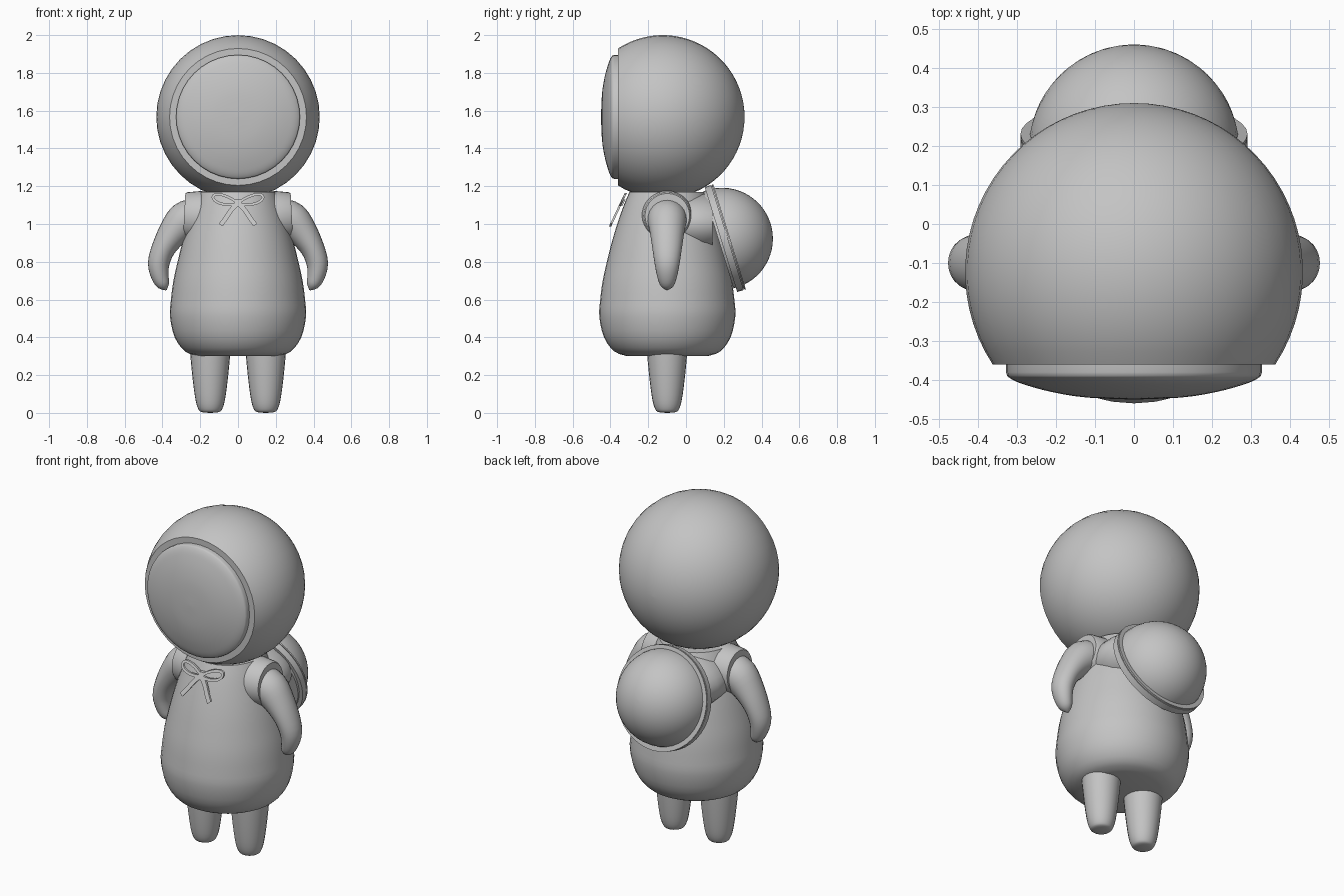
import bpy, bmesh, math
from mathutils import Matrix, Vector

if "Cube" in bpy.data.objects:
    bpy.data.objects.remove(bpy.data.objects["Cube"])

grey = bpy.data.materials.new("plain grey")
grey.diffuse_color = (0.55, 0.55, 0.55, 1)
grey.use_nodes = True
grey.node_tree.nodes["Principled BSDF"].inputs["Base Color"].default_value = grey.diffuse_color


def finish(name, bm, angle=40):
    bmesh.ops.remove_doubles(bm, verts=bm.verts, dist=1e-5)
    bmesh.ops.recalc_face_normals(bm, faces=bm.faces)
    mesh = bpy.data.meshes.new(name)
    bm.to_mesh(mesh)
    bm.free()
    mesh.materials.append(grey)
    ob = bpy.data.objects.new(name, mesh)
    bpy.context.collection.objects.link(ob)
    bpy.ops.object.select_all(action='DESELECT')
    ob.select_set(True)
    bpy.context.view_layer.objects.active = ob
    bpy.ops.object.shade_smooth_by_angle(angle=math.radians(angle))
    return ob


def loft(name, rings, angle=40):
    """Skin a list of equal-length vertex rings and cap both ends."""
    bm = bmesh.new()
    loops = [[bm.verts.new(p) for p in ring] for ring in rings]
    n = len(loops[0])
    for a, b in zip(loops, loops[1:]):
        for i in range(n):
            j = (i + 1) % n
            bm.faces.new((a[i], a[j], b[j], b[i]))
    bm.faces.new(loops[0])
    bm.faces.new(loops[-1])
    return finish(name, bm, angle)


def lathe(name, profile, origin, axis=(0, 0, 1), seg=32, scale=(1, 1), angle=40):
    """Revolve (radius, height) points about an axis through origin."""
    m = Matrix.Translation(origin) @ Vector(axis).to_track_quat('Z', 'Y').to_matrix().to_4x4()
    turn = [2 * math.pi * i / seg for i in range(seg)]
    rings = [[m @ Vector((max(r, 1e-3) * math.cos(t) * scale[0],
                          max(r, 1e-3) * math.sin(t) * scale[1], h)) for t in turn]
             for r, h in profile]
    return loft(name, rings, angle)


def smooth_points(pts, steps=4):
    """Catmull-Rom interpolation of tuples of any length."""
    out = []
    p = [pts[0]] + pts + [pts[-1]]
    for a, b, c, d in zip(p, p[1:], p[2:], p[3:]):
        for k in range(steps):
            t = k / steps
            out.append(tuple(0.5 * (2 * y + (z - x) * t + (2 * x - 5 * y + 4 * z - w) * t * t
                                    + (3 * y - x - 3 * z + w) * t ** 3)
                             for x, y, z, w in zip(a, b, c, d)))
    return out + [pts[-1]]


def arc(radius, a0, a1, n):
    return [(radius * math.sin(a0 + (a1 - a0) * i / n),
             radius * math.cos(a0 + (a1 - a0) * i / n)) for i in range(n + 1)]


# Hooded head: sphere sliced flat at the front, with a bulging face disc
R = 0.433
head_c = (0, -0.123, 1.567)
lathe("head", arc(R, math.pi, math.acos(0.237 / R), 24), head_c, (0, -1, 0), 40)
face = smooth_points([(0.325, 0.03), (0.31, 0.04), (0.28, 0.052), (0.21, 0.071),
                      (0.12, 0.085), (0, 0.09)], 3)
lathe("face", [(0.328, -0.02), (0.328, 0.02)] + face, (0, -0.36, 1.567), (0, -1, 0), 40)

# Body: bell-shaped dress with a flat underside
body = smooth_points([(0.21, 0.30), (0.28, 0.325), (0.335, 0.40), (0.36, 0.51), (0.355, 0.60),
                      (0.342, 0.70), (0.32, 0.80), (0.295, 0.90), (0.265, 1.0),
                      (0.23, 1.10), (0.20, 1.17)], 3)
lathe("body", body, (0, -0.099, 0), seg=40)

# Upper back joining the shoulders to the hat
lathe("upper_back", [(0.85, 0), (1, 0.08), (1, 0.18), (0.93, 0.23)], (0, -0.09, 1.0),
      (0, 1, 0), 32, (0.275, 0.165))

# Legs, sleeves and arms on both sides
for side, label in ((1, "right"), (-1, "left")):
    leg = smooth_points([(0.112, 0.40), (0.105, 0.30), (0.092, 0.17), (0.078, 0.07),
                         (0.063, 0.02), (0.045, 0.004), (0.0, 0.0)], 3)
    lathe(label + "_leg", leg, (side * 0.147, -0.1, 0), seg=24, angle=60)

    lathe(label + "_sleeve", [(0.14, 0), (0.137, 0.08), (0.125, 0.165), (0.118, 0.175)],
          (side * 0.11, -0.099, 1.035), (side, 0, 0.05), 32)

    # x, z, radius in the front plane, radius in depth
    path = smooth_points([(0.23, 1.035, 0.10, 0.105), (0.285, 1.015, 0.10, 0.103),
                          (0.345, 0.95, 0.08, 0.09), (0.395, 0.87, 0.063, 0.078),
                          (0.42, 0.79, 0.057, 0.066), (0.412, 0.72, 0.046, 0.052),
                          (0.393, 0.675, 0.032, 0.035), (0.38, 0.65, 0.003, 0.003)], 3)
    rings = []
    for i, (x, z, ra, rb) in enumerate(path):
        p, q = path[max(i - 1, 0)], path[min(i + 1, len(path) - 1)]
        d = Vector((q[0] - p[0], q[1] - p[1])).normalized()
        rings.append([(side * (x - d.y * ra * math.cos(t)), -0.1 + rb * math.sin(t),
                       z + d.x * ra * math.cos(t))
                      for t in (2 * math.pi * k / 24 for k in range(24))])
    loft(label + "_arm", rings, 60)

# Round hat hanging on the back: brim with a groove, and a ball crown
tilt = Vector((0, 0.955, 0.296))
brim = Vector((0, 0.208, 0.925))
lathe("hat_brim", [(0.0, -0.024), (0.291, -0.024), (0.291, 0.012), (0.283, 0.012),
                   (0.283, 0.016), (0.291, 0.016), (0.291, 0.024), (0.0, 0.024)],
      brim, tilt, 40)
lathe("hat_crown", arc(0.27, math.radians(94), 0, 16), (0, 0.19, 0.922), tilt, 40)


def ribbon(name, pts, width, closed=False, thick=0.012):
    """Flat strip following (x, z) points on the sloping chest plane."""
    bm = bmesh.new()
    n = len(pts)
    rows = []
    for i, (x, z) in enumerate(pts):
        p = pts[i - 1] if closed or i else pts[0]
        q = pts[(i + 1) % n] if closed else pts[min(i + 1, n - 1)]
        d = Vector((q[0] - p[0], q[1] - p[1])).normalized() * width / 2
        row = []
        for s, back in ((1, 0), (-1, 0), (-1, thick), (1, thick)):
            zz = z + s * d.x
            row.append(bm.verts.new((x - s * d.y, -0.322 - (1.17 - zz) * 0.47 + back, zz)))
        rows.append(row)
    for i in range(n if closed else n - 1):
        a, b = rows[i], rows[(i + 1) % n]
        for k in range(4):
            m = (k + 1) % 4
            bm.faces.new((a[k], a[m], b[m], b[k]))
    if not closed:
        bm.faces.new(rows[0])
        bm.faces.new(rows[-1])
    return finish(name, bm, 30)


# Chest bow: two open loops, a knot and two tails
for side, label in ((1, "right"), (-1, "left")):
    loop = []
    for k in range(20):
        t = 2 * math.pi * k / 20
        u = 0.5 - 0.5 * math.cos(t)
        loop.append((side * (0.008 + 0.125 * u),
                     1.112 + 0.03 * u + 0.03 * math.sin(t) * (0.55 + 0.45 * u)))
    ribbon(label + "_bow_loop", loop, 0.014, True)
    tail = smooth_points([(0, 1.11), (side * 0.035, 1.075), (side * 0.065, 1.03),
                          (side * 0.092, 0.995)], 3)
    ribbon(label + "_bow_tail", tail, 0.024)
ribbon("bow_knot", [(-0.014, 1.112), (0.014, 1.112)], 0.034, thick=0.02)
